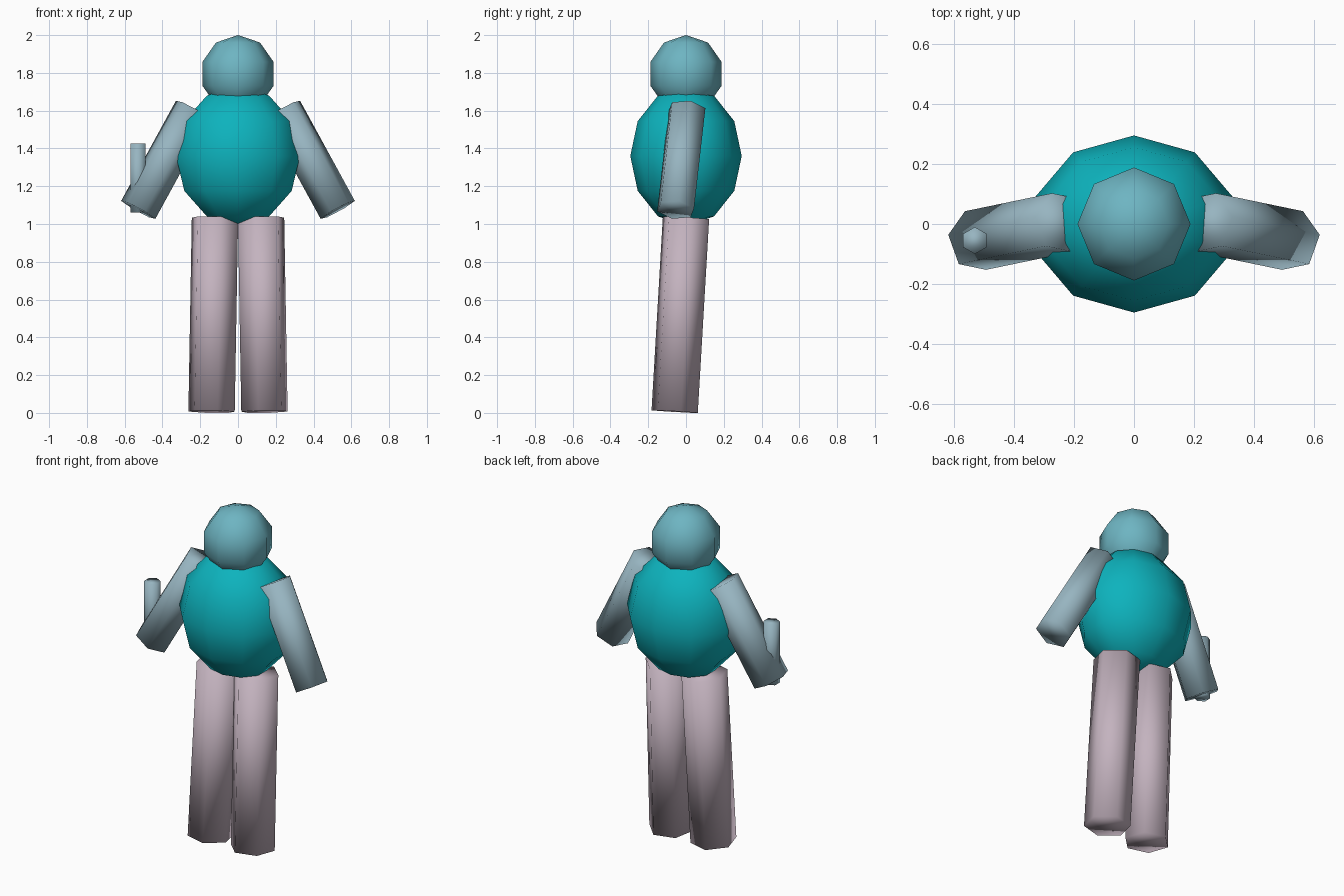
import bpy, math
from mathutils import Vector

if "Cube" in bpy.data.objects:
    bpy.data.objects.remove(bpy.data.objects["Cube"])


def material(name, color):
    m = bpy.data.materials.new(name)
    m.diffuse_color = (*color, 1)
    m.use_nodes = True
    m.node_tree.nodes["Principled BSDF"].inputs["Base Color"].default_value = m.diffuse_color
    return m


TEAL = material("teal", (0.004, 0.45, 0.51))
SOFT_TEAL = material("soft_teal", (0.155, 0.46, 0.54))
GREY_BLUE = material("grey_blue", (0.31, 0.46, 0.53))
MAUVE = material("mauve", (0.55, 0.45, 0.52))


def make_object(name, verts, faces, mat):
    me = bpy.data.meshes.new(name)
    me.from_pydata(verts, [], faces)
    me.materials.append(mat)
    me.shade_smooth()
    ob = bpy.data.objects.new(name, me)
    bpy.context.collection.objects.link(ob)
    return ob


def ball(name, centre, radii, segments, rings, start, mat):
    """Coarse ellipsoid with one vertex of every ring at the start angle."""
    c, r = Vector(centre), Vector(radii)
    verts = [c + Vector((0, 0, r.z))]
    for i in range(1, rings):
        t = math.pi * i / rings
        for j in range(segments):
            a = math.radians(start) + math.tau * j / segments
            verts.append(c + Vector((r.x * math.sin(t) * math.cos(a),
                                     r.y * math.sin(t) * math.sin(a),
                                     r.z * math.cos(t))))
    verts.append(c - Vector((0, 0, r.z)))
    last = len(verts) - 1
    faces = []
    for j in range(segments):
        k = (j + 1) % segments
        faces.append((0, 1 + j, 1 + k))
        for i in range(rings - 2):
            p, q = 1 + i * segments, 1 + (i + 1) * segments
            faces.append((p + j, q + j, q + k, p + k))
        p = 1 + (rings - 2) * segments
        faces.append((p + j, last, p + k))
    return make_object(name, verts, faces, mat)


def limb(name, top, bottom, radius, turn, mat, side=1):
    """Six-sided rod between two points, mirrored in x when side is -1."""
    top, bottom = Vector(top), Vector(bottom)
    axis = (top - bottom).normalized()
    u = Vector((1, 0, 0))
    u = (u - axis * u.dot(axis)).normalized()
    v = axis.cross(u)
    verts = []
    for end in (bottom, top):
        for j in range(6):
            a = math.radians(turn + 60 * j)
            p = end + radius * (math.cos(a) * u + math.sin(a) * v)
            verts.append((p.x * side, p.y, p.z))
    faces = [(j, (j + 1) % 6, (j + 1) % 6 + 6, j + 6) for j in range(6)]
    faces += [tuple(range(5, -1, -1)), tuple(range(6, 12))]
    if side < 0:
        faces = [f[::-1] for f in faces]
    return make_object(name, verts, faces, mat)


# Torso and head
ball("torso", (0, 0, 1.36), (0.345, 0.295, 0.37), 10, 6, 90, TEAL)
ball("head", (0, 0, 1.795), (0.198, 0.198, 0.205), 8, 5, 0, SOFT_TEAL)

# Arms and legs
for label, s in (("right", 1), ("left", -1)):
    limb(label + "_arm", (0.238, 0.005, 1.605), (0.528, -0.055, 1.075),
         0.104, 7.5, GREY_BLUE, s)
    limb(label + "_leg", (0.122, 0.0, 1.033), (0.14, -0.06, 0.007),
         0.127, 15, MAUVE, s)

# Upright rod held in one hand
limb("hand_rod", (-0.53, -0.055, 1.425), (-0.53, -0.055, 1.06), 0.045, 30, GREY_BLUE)
